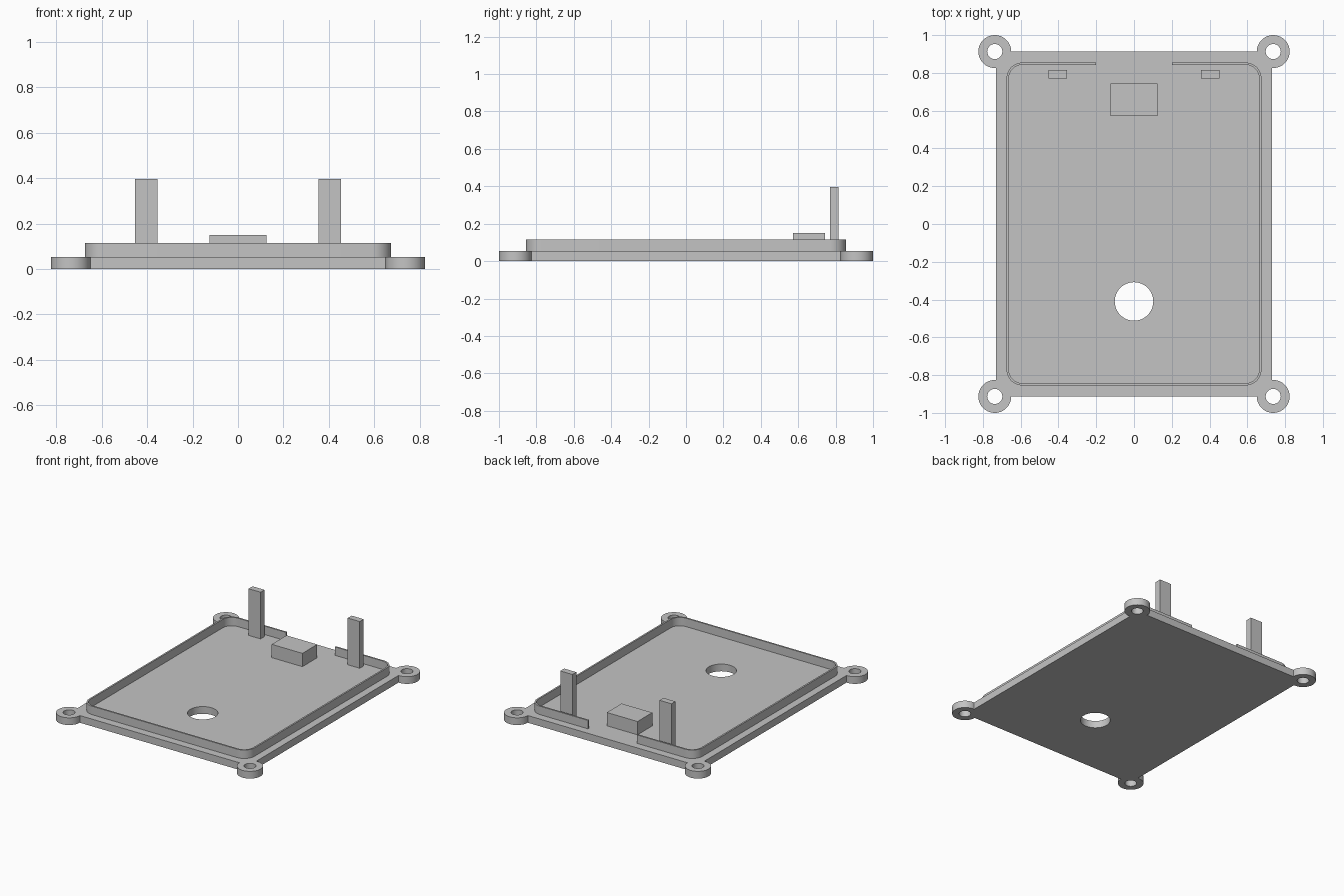
import bpy
import bmesh
from math import cos, sin, radians, tau

cube = bpy.data.objects.get("Cube")
if cube:
    bpy.data.objects.remove(cube, do_unlink=True)

GREY = (0.55, 0.55, 0.55, 1.0)
grey = bpy.data.materials.new("plain grey")
grey.use_nodes = True
grey.diffuse_color = GREY
grey.node_tree.nodes["Principled BSDF"].inputs["Base Color"].default_value = GREY

PLATE_X, PLATE_Y, PLATE_TOP = 0.729, 0.913, 0.053
EAR_X, EAR_R = 0.737, 0.087
RIM_X, RIM_Y, RIM_TOP = 0.675, 0.855, 0.115
RIM_WALL, RIM_CORNER, RIM_GAP = 0.012, 0.085, 0.2


def arc(cx, cy, r, start, end, steps):
    """Points along an arc, angles in degrees."""
    angles = [radians(start + (end - start) * i / steps) for i in range(steps + 1)]
    return [(cx + r * cos(a), cy + r * sin(a)) for a in angles]


def circle(cx, cy, r, steps=40):
    return [(cx + r * cos(tau * i / steps), cy + r * sin(tau * i / steps))
            for i in range(steps)]


def four_corners(points):
    """Mirror one corner into all four, in counter-clockwise order."""
    result = []
    for sx, sy in ((1, 1), (-1, 1), (-1, -1), (1, -1)):
        corner = [(sx * x, sy * y) for x, y in points]
        result += corner if sx * sy > 0 else corner[::-1]
    return result


def extruded(name, loops, bottom, top):
    """Fill closed outlines (inner ones become holes) and extrude upward."""
    bm = bmesh.new()
    for loop in loops:
        verts = [bm.verts.new((x, y, bottom)) for x, y in loop]
        for i, v in enumerate(verts):
            bm.edges.new((verts[i - 1], v))
    bmesh.ops.triangle_fill(bm, use_beauty=True, edges=bm.edges[:])
    new = bmesh.ops.extrude_face_region(bm, geom=bm.faces[:])["geom"]
    for v in new:
        if isinstance(v, bmesh.types.BMVert):
            v.co.z = top
    bmesh.ops.recalc_face_normals(bm, faces=bm.faces[:])
    mesh = bpy.data.meshes.new(name)
    bm.to_mesh(mesh)
    bm.free()
    mesh.materials.append(grey)
    obj = bpy.data.objects.new(name, mesh)
    bpy.context.collection.objects.link(obj)
    bpy.ops.object.select_all(action='DESELECT')
    obj.select_set(True)
    bpy.context.view_layer.objects.active = obj
    bpy.ops.object.shade_smooth_by_angle(angle=radians(30))
    return obj


def box(name, x0, x1, y0, y1, bottom, top):
    return extruded(name, [[(x0, y0), (x1, y0), (x1, y1), (x0, y1)]], bottom, top)


# Base plate with round screw ears and a cable hole
ear = arc(EAR_X, PLATE_Y, EAR_R, -95, 180, 36)
holes = [circle(sx * EAR_X, sy * PLATE_Y, 0.04) for sx in (-1, 1) for sy in (-1, 1)]
holes.append(circle(0, -0.41, 0.102, 48))
extruded("base_plate", [four_corners(ear)] + holes, 0, PLATE_TOP)


# Thin rounded rim, open in the middle of the back
def rim_path(inset):
    x, y = RIM_X - RIM_CORNER, RIM_Y - RIM_CORNER
    corner = arc(x, y, RIM_CORNER - inset, 0, 90, 12)
    loop = four_corners(corner)
    n = len(corner)
    back = RIM_Y - inset
    return [(-RIM_GAP, back)] + loop[n:] + loop[:n] + [(RIM_GAP, back)]


extruded("rim", [rim_path(0) + rim_path(RIM_WALL)[::-1]], PLATE_TOP - 0.005, RIM_TOP)

# Upright posts and the block near the back
for side, sx in (("left", 1), ("right", -1)):
    x0, x1 = sorted((sx * 0.355, sx * 0.453))
    box(side + "_post", x0, x1, 0.77, 0.816, PLATE_TOP - 0.005, 0.397)
box("back_block", -0.125, 0.125, 0.571, 0.743, PLATE_TOP - 0.005, 0.151)
